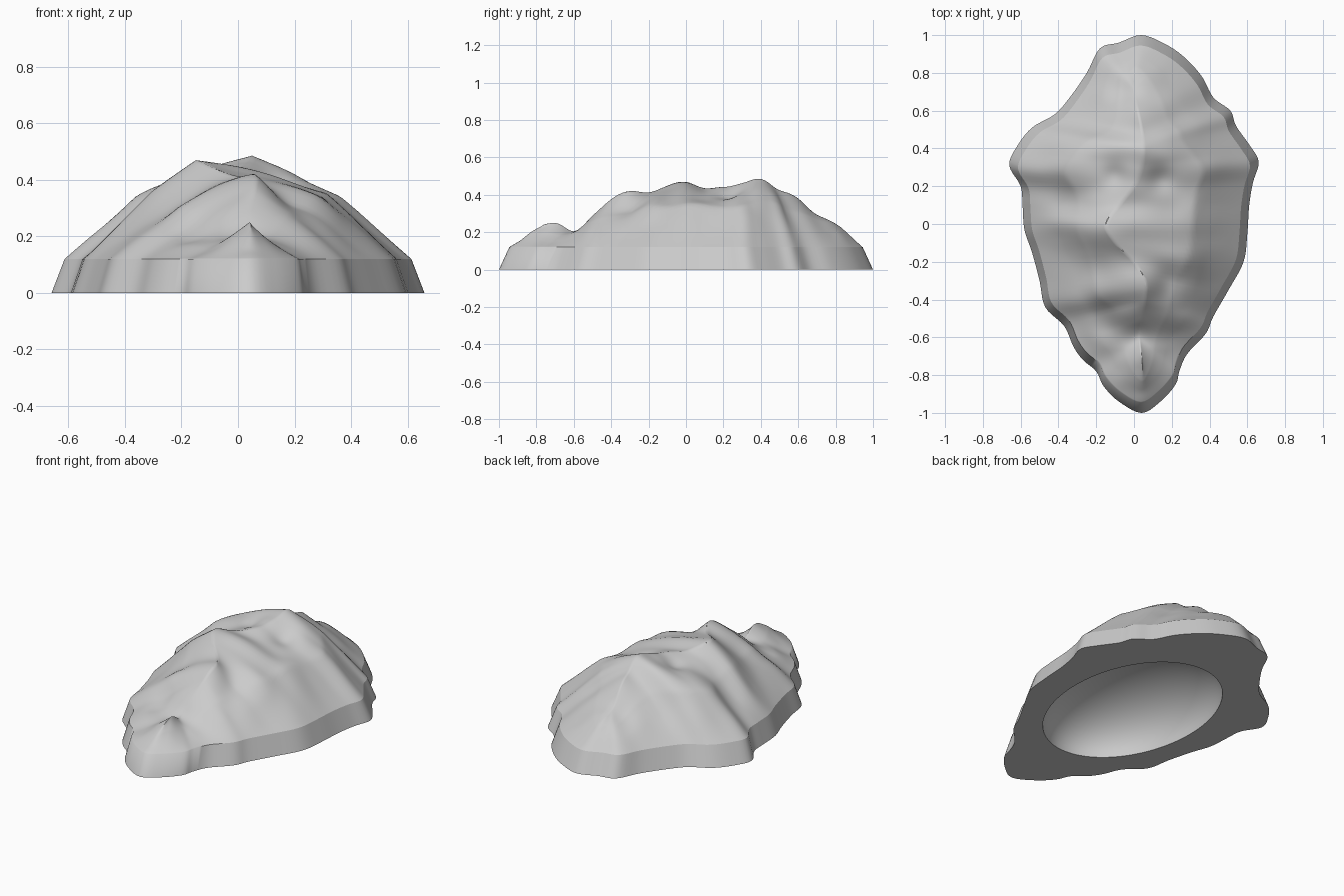
import bpy, bmesh
from math import atan2, cos, sin, pi, exp
from mathutils import Vector, noise

cube = bpy.data.objects.get("Cube")
if cube:
    bpy.data.objects.remove(cube, do_unlink=True)

# Scalloped footprint, in hundredths, anticlockwise from the front tip
OUTLINE = [(4, -100), (14, -94), (22, -85), (24, -78), (28, -69), (38, -58),
           (42, -49), (50, -35), (58, -20), (60, -5), (61, 10), (63, 22),
           (66, 33), (61, 42), (54, 52), (51, 60), (42, 67), (36, 78),
           (27, 88), (17, 95), (4, 100), (-8, 96), (-18, 93), (-25, 80),
           (-34, 67), (-42, 58), (-54, 51), (-62, 41), (-66, 31), (-60, 20),
           (-59, 10), (-58, -3), (-54, -15), (-50, -30), (-47, -44),
           (-37, -54), (-32, -65), (-27, -72), (-20, -78), (-16, -86), (-8, -94)]

# Crest height and sideways drift, at even steps from front to back
CREST_Z = [23, 24, 21, 28, 38, 42, 42, 45, 47, 43, 44, 46, 49, 43, 38, 31, 25]
CREST_X = [5, 4, 3, 4, 6, 6, 0, -10, -15, -8, 0, 4, 5, 4, 2, 0, 0]

# Hollows and knobs on the slopes: x, y, radius, height
BUMPS = [(.17, -.32, .08, -.04), (-.2, -.22, .1, -.02), (.32, -.2, .1, .015),
         (.14, .24, .07, -.03), (-.1, .26, .06, -.025),
         (-.06, .7, .08, -.03), (.3, .08, .08, .015), (-.15, -.5, .08, -.02)]

RIM_HEIGHT = 0.12
STEPS = 5       # samples between footprint points
RINGS = 34      # rings from rim to crest
DOME_RINGS = 14


def spline(a, b, c, d, t):
    """Catmull-Rom interpolation between b and c."""
    return b + 0.5 * t * (c - a + t * (2 * a - 5 * b + 4 * c - d
                                       + t * (3 * (b - c) + d - a)))


def along(table, y):
    """Look up an evenly spaced crest table at a given y."""
    s = max(0, min((y + 0.8) * 10, len(table) - 1.001))
    i = int(s)
    pick = [table[max(0, min(i + k, len(table) - 1))] for k in (-1, 0, 1, 2)]
    return spline(*pick, s - i) / 100


def slope(t, knee):
    """Steep flank up to the shoulder, then a gently rounded top."""
    if t < knee:
        return t / knee * 0.66
    u = (t - knee) / (1 - knee)
    bend = (0.62 - knee) * 2.5      # wide sides round over, narrow ones stay straight
    return 0.66 + 0.34 * u * (1 + min(1, bend) * (1 - u))


def surface_point(p, t):
    """Point on the upper rock, t = 0 at the rim and 1 at the crest."""
    rim = Vector((p.x * 0.93, p.y * 0.945))
    spine_y = rim.y * 0.8
    if t == 1:
        spine_y = round(spine_y / 0.02) * 0.02      # lets both sides weld
    spine = Vector((along(CREST_X, spine_y), spine_y))
    knee = min(0.6, 0.25 / (rim - spine).length)
    q = rim.lerp(spine, t)
    z = RIM_HEIGHT + (along(CREST_Z, spine_y) - RIM_HEIGHT) * slope(t, knee)
    fade = min(1, t * 3)
    for bx, by, r, h in BUMPS:
        z += fade * h * exp(-((q.x - bx) ** 2 + (q.y - by) ** 2) / r ** 2)
    z += fade * 0.014 * noise.noise(Vector((q.x * 5, q.y * 9, 0.5)))
    return (q.x, q.y, z)


# Smooth footprint
n = len(OUTLINE)
base = []
for i in range(n):
    pts = [Vector(OUTLINE[(i + k) % n]) / 100 for k in (-1, 0, 1, 2)]
    base += [spline(*pts, s / STEPS) for s in range(STEPS)]

# Rings of points, from the inside of the hollow, out, and up to the crest
HX, HY, DEPTH, CX = 0.415, 0.59, 0.30, 0.01
angles = [atan2(p.y / HY, (p.x - CX) / HX) for p in base]
loops = []
for k in range(1, DOME_RINGS + 1):
    a = k / DOME_RINGS * pi / 2
    loops.append([(CX + HX * sin(a) * cos(w), HY * sin(a) * sin(w),
                   DEPTH * cos(a)) for w in angles])
loops.append([(p.x, p.y, 0) for p in base])
rim_index = len(loops)
loops += [[surface_point(p, j / RINGS) for p in base] for j in range(RINGS + 1)]

# Skin the rings
bm = bmesh.new()
rows = [[bm.verts.new(co) for co in loop] for loop in loops]
count = len(base)
for low, high in zip(rows, rows[1:]):
    for i in range(count):
        j = (i + 1) % count
        bm.faces.new((low[i], low[j], high[j], high[i]))
apex = bm.verts.new((CX, 0, DEPTH))
for i in range(count):
    bm.faces.new((apex, rows[0][(i + 1) % count], rows[0][i]))
for f in bm.faces:
    f.smooth = True

# Crisp edges: mouth of the hollow, footprint and the rim behind the front tip
for row in (rows[rim_index - 2], rows[rim_index - 1], rows[rim_index]):
    for i in range(count):
        edge = bm.edges.get((row[i], row[(i + 1) % count]))
        edge.smooth = row is rows[rim_index] and row[i].co.y < -0.72
bmesh.ops.remove_doubles(bm, verts=rows[-1], dist=0.004)
bmesh.ops.recalc_face_normals(bm, faces=bm.faces)

mesh = bpy.data.meshes.new("rock")
bm.to_mesh(mesh)
bm.free()
rock = bpy.data.objects.new("rock", mesh)
bpy.context.collection.objects.link(rock)

# Stone colour
stone = bpy.data.materials.new("stone_grey")
stone.use_nodes = True
colour = (0.6, 0.6, 0.6, 1)
stone.diffuse_color = colour
stone.node_tree.nodes["Principled BSDF"].inputs["Base Color"].default_value = colour
mesh.materials.append(stone)
